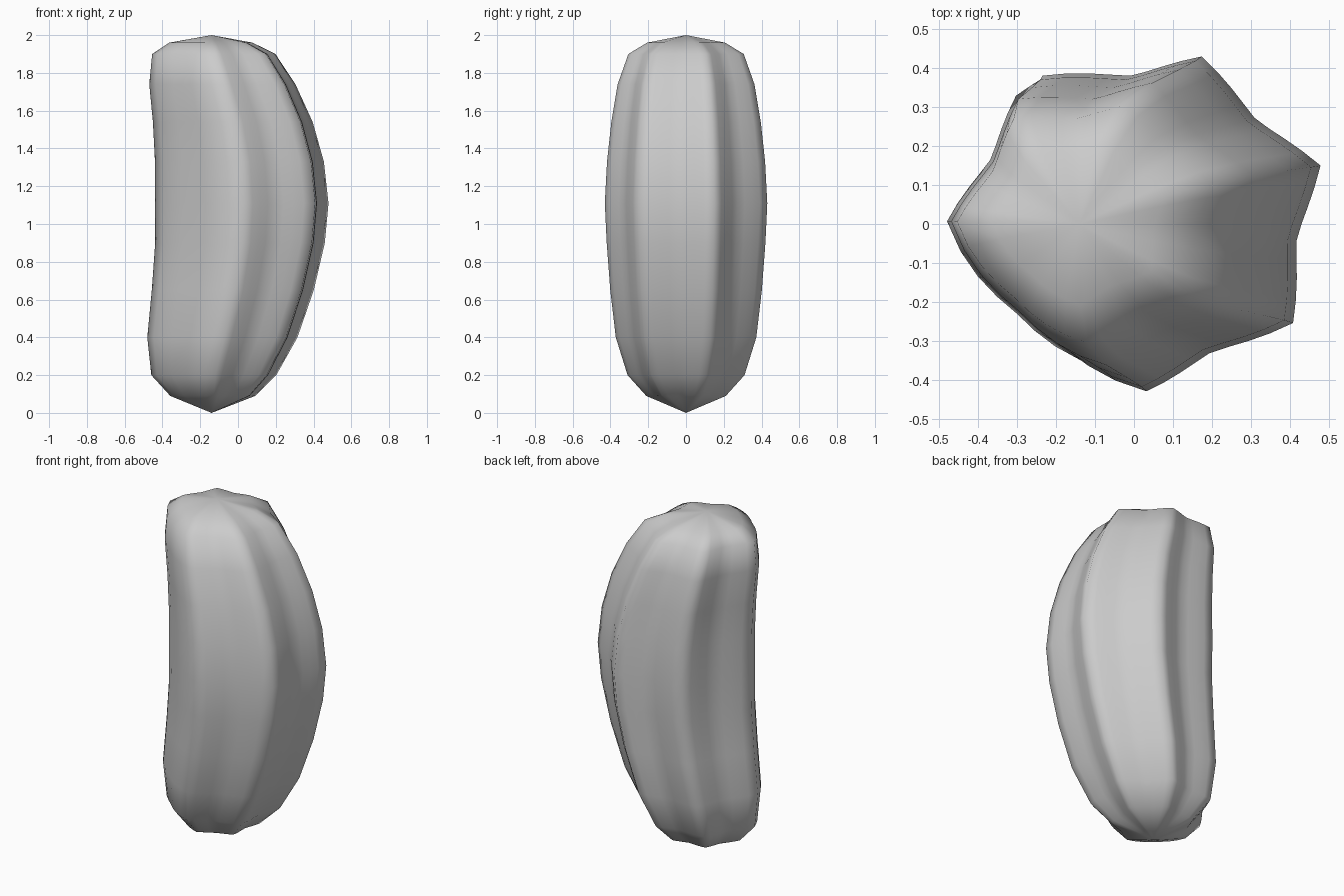
import bpy, bmesh
from math import radians, cos, sin

cube = bpy.data.objects.get("Cube")
if cube:
    bpy.data.objects.remove(cube)

# Fluted cross-section: alternating ridges and valleys as (degrees, radius)
FLUTES = [(18, .486), (43, .4), (70, .458), (94, .382), (123.5, .457), (150, .38),
          (179, .457), (227, .365), (272, .43), (298, .376), (327, .467), (354, .403),
          (378, .486)]
# Rings along the pod: height, centre x, scale
RINGS = [(.09, -.135, .49), (.2, -.13, .72), (.4, -.085, .865), (.65, -.03, .933),
         (.9, .008, .977), (1.11, .017, 1), (1.33, .005, .973), (1.54, -.03, .92),
         (1.74, -.085, .842), (1.9, -.13, .71), (1.96, -.145, .48)]
TIP_X = -.14
STEPS = 4  # facets between a ridge and its valley


def section():
    points = []
    for i, ((a0, r0), (a1, r1)) in enumerate(zip(FLUTES, FLUTES[1:])):
        for k in range(STEPS):
            t = k / STEPS
            # sharp at ridges, round in valleys
            fall = (1 - t) ** 1.5 if i % 2 == 0 else 1 - t ** 1.5
            a = radians(a0 + (a1 - a0) * t)
            r = r1 + (r0 - r1) * fall
            points.append((r * cos(a), r * sin(a)))
    return points


# Pod body: stacked rings closed by a point at each end
bm = bmesh.new()
outline = section()
rings = [[bm.verts.new((cx + x * s, y * s, z)) for x, y in outline] for z, cx, s in RINGS]
bottom = bm.verts.new((TIP_X, 0, 0))
top = bm.verts.new((TIP_X, 0, 2))
n = len(outline)
for i in range(n):
    j = (i + 1) % n
    bm.faces.new((bottom, rings[0][j], rings[0][i]))
    bm.faces.new((top, rings[-1][i], rings[-1][j]))
    for low, high in zip(rings, rings[1:]):
        bm.faces.new((low[i], low[j], high[j], high[i]))
for face in bm.faces:
    face.smooth = True
mesh = bpy.data.meshes.new("fluted_pod")
bm.to_mesh(mesh)
bm.free()
pod = bpy.data.objects.new("fluted_pod", mesh)
bpy.context.collection.objects.link(pod)

# Plain grey skin
grey = bpy.data.materials.new("light_grey")
grey.use_nodes = True
colour = (.6, .6, .6, 1)
grey.diffuse_color = colour
grey.node_tree.nodes["Principled BSDF"].inputs["Base Color"].default_value = colour
mesh.materials.append(grey)
